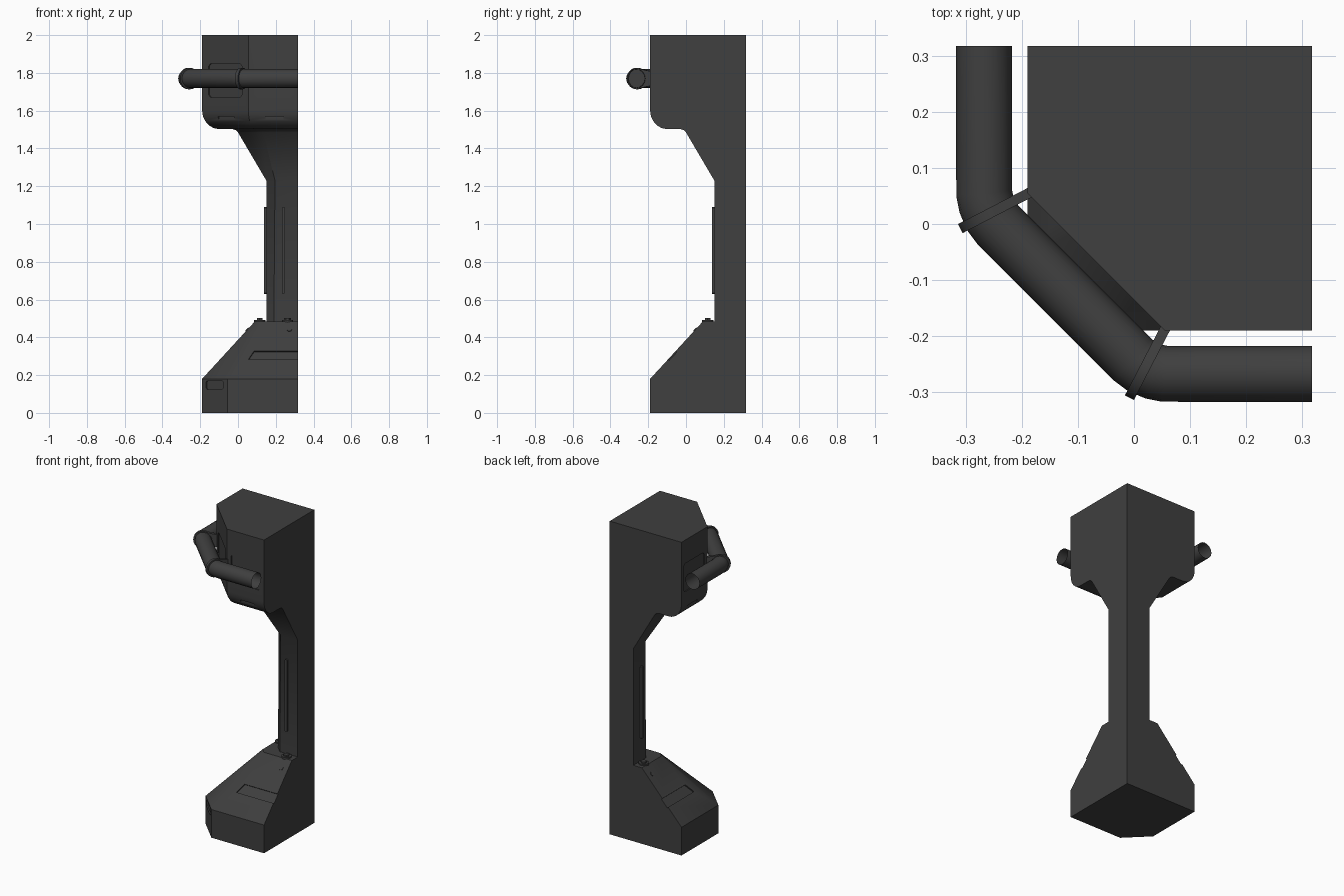
import bpy, bmesh, math
from mathutils import Vector, Matrix

if "Cube" in bpy.data.objects:
    bpy.data.objects.remove(bpy.data.objects["Cube"])

W = 0.317                                   # position of the two flat wall planes
SWAP = Matrix(((0, 1, 0, 0), (1, 0, 0, 0), (0, 0, 1, 0), (0, 0, 0, 1)))
UP = Vector((0, 0, 1))
X = Vector((1, 0, 0))
DIAG = Vector((1, -1, 0)).normalized()

mat = bpy.data.materials.new("dark_metal")
mat.diffuse_color = (0.05, 0.05, 0.05, 1)
mat.use_nodes = True
mat.node_tree.nodes["Principled BSDF"].inputs["Base Color"].default_value = mat.diffuse_color


def finish(name, bm, smooth=True):
    bmesh.ops.recalc_face_normals(bm, faces=bm.faces)
    me = bpy.data.meshes.new(name)
    bm.to_mesh(me)
    bm.free()
    ob = bpy.data.objects.new(name, me)
    bpy.context.collection.objects.link(ob)
    me.materials.append(mat)
    if smooth:
        shade(ob)
    return ob


def select(ob):
    bpy.ops.object.select_all(action='DESELECT')
    ob.select_set(True)
    bpy.context.view_layer.objects.active = ob


def shade(ob):
    select(ob)
    bpy.ops.object.shade_smooth_by_angle(angle=math.radians(32))


def prism(bm, pts, origin, u, v, d0, d1, mirror=False):
    """Extrude a 2D outline in frame (origin, u, v) from depth d0 to d1."""
    o, n = Vector(origin), u.cross(v)
    rings = [[bm.verts.new(o + u * a + v * b + n * d) for a, b in pts] for d in (d0, d1)]
    bm.faces.new(rings[0])
    bm.faces.new(rings[1])
    k = len(pts)
    for i in range(k):
        j = (i + 1) % k
        bm.faces.new((rings[0][i], rings[0][j], rings[1][j], rings[1][i]))
    if mirror:
        m = [(SWAP @ p.co) for r in rings for p in r]
        vs = [bm.verts.new(c) for c in m]
        a, b = vs[:k], vs[k:]
        bm.faces.new(a)
        bm.faces.new(b)
        for i in range(k):
            j = (i + 1) % k
            bm.faces.new((a[i], a[j], b[j], b[i]))


def rect(a0, a1, b0, b1):
    return [(a0, b0), (a1, b0), (a1, b1), (a0, b1)]


def octo(a0, a1, b0, b1, c):
    return [(a0 + c, b0), (a1 - c, b0), (a1, b0 + c), (a1, b1 - c),
            (a1 - c, b1), (a0 + c, b1), (a0, b1 - c), (a0, b0 + c)]


# Corner pillar: levels of (height, front plane, corner chamfer)
def cham(p):
    return 0.245 - 0.586 * (p + 0.19)

levels = [(0, -0.19, 0.135), (0.18, -0.19, 0.135), (0.485, 0.09, 0.03),
          (0.485, 0.15, 0.04), (1.23, 0.15, cham(0.15)), (1.485, 0.0, cham(0.0)),
          (1.497, -0.012, cham(-0.012)), (1.503, -0.03, cham(-0.03))]
for i in range(9):
    a = math.radians(90 * i / 8)
    p = -0.10 - 0.09 * math.sin(a)
    levels.append((1.603 - 0.1 * math.cos(a), p, cham(p)))
levels.append((2.0, -0.19, cham(-0.19)))

bm = bmesh.new()
rings = []
for z, p, c in levels:
    rings.append([bm.verts.new((x, y, z)) for x, y in
                  ((W, W), (p, W), (p, p + c), (p + c, p), (W, p))])
for r, s in zip(rings, rings[1:]):
    for i in range(5):
        j = (i + 1) % 5
        bm.faces.new((r[i], r[j], s[j], s[i]))
bm.faces.new(rings[0])
bm.faces.new(rings[-1])
pillar = finish("corner_pillar", bm, False)

# Shallow recessed panels on both wings and on the chamfered corner
slope = Vector((0, 0.28, 0.305)).normalized()
front = (0, -0.19, 0)
head_c = (-0.19 + 0.1225, -0.19 + 0.1225, 0)
base_c = (-0.19 + 0.0675, -0.19 + 0.0675, 0)
bm = bmesh.new()
prism(bm, octo(0.085, 0.295, 1.67, 1.85, 0.015), front, X, UP, -0.006, 0.03, True)
prism(bm, rect(0.145, 0.24, 1.49, 1.57), front, X, UP, -0.014, 0.03, True)
prism(bm, [(0.055, 0.14), (0.085, 0.20), (0.34, 0.20), (0.34, 0.14)],
      (0, -0.19, 0.18), X, slope, -0.008, 0.03, True)
prism(bm, octo(-0.125, 0.125, 1.67, 1.85, 0.015), head_c, DIAG, UP, -0.006, 0.03)
prism(bm, rect(-0.06, 0.06, 1.49, 1.57), head_c, DIAG, UP, -0.014, 0.03)
prism(bm, octo(-0.065, 0.06, 0.125, 0.17, 0.006), base_c, DIAG, UP, -0.008, 0.02)
cutter = finish("panel_cutter", bm, False)
cutter.hide_render = True
mod = pillar.modifiers.new("panels", 'BOOLEAN')
mod.operation = 'DIFFERENCE'
mod.solver = 'EXACT'
mod.object = cutter
select(pillar)
bpy.ops.object.modifier_apply(modifier=mod.name)
bpy.data.objects.remove(cutter)
shade(pillar)

# Raised strips on the column faces
bm = bmesh.new()
prism(bm, octo(0.232, 0.248, 0.63, 1.09, 0.004), (0, 0.15, 0), X, UP, -0.005, 0.012, True)
finish("column_strips", bm)

# Bolts on the ledge and on the slope below
def circle(r, n, ca=0, cb=0):
    return [(ca + r * math.cos(2 * math.pi * i / n), cb + r * math.sin(2 * math.pi * i / n))
            for i in range(n)]

Y = Vector((0, 1, 0))
bm = bmesh.new()
prism(bm, circle(0.03, 16), (0.262, 0.115, 0.48), X, Y, -0.01, 0.013, True)
prism(bm, circle(0.018, 6), (0.262, 0.115, 0.493), X, Y, -0.002, 0.009, True)
prism(bm, circle(0.013, 10, 0.272, 0.353), (0, -0.19, 0.18), X, slope, -0.005, 0.004, True)
finish("base_bolts", bm)

# Bent guard pipe, open at both wall ends
half = [(W, -0.267), (0.055, -0.267), (0.035, -0.263), (0.015, -0.255), (-0.002, -0.242)]
path = half + [(y, x) for x, y in reversed(half)]
cu = bpy.data.curves.new("guard_pipe", 'CURVE')
cu.dimensions = '3D'
cu.bevel_depth = 0.05
cu.bevel_resolution = 6
sp = cu.splines.new('POLY')
sp.points.add(len(path) - 1)
for pt, (x, y) in zip(sp.points, path):
    pt.co = (x, y, 1.77, 1)
cu.materials.append(mat)
pipe = bpy.data.objects.new("guard_pipe", cu)
bpy.context.collection.objects.link(pipe)
select(pipe)
bpy.ops.object.convert(target='MESH')
shade(bpy.context.view_layer.objects.active)

# Clamps holding the pipe to the pillar
out = Vector((0.46, 0.887, 0)).normalized()
outline = [(0.057 * math.cos(math.radians(a)), 0.057 * math.sin(math.radians(a)))
           for a in range(60, 301, 15)] + [(0.1, -0.035), (0.1, 0.035)]
bm = bmesh.new()
prism(bm, outline, (0.018, -0.259, 1.77), out, UP, -0.009, 0.009, True)
finish("pipe_clamps", bm)
